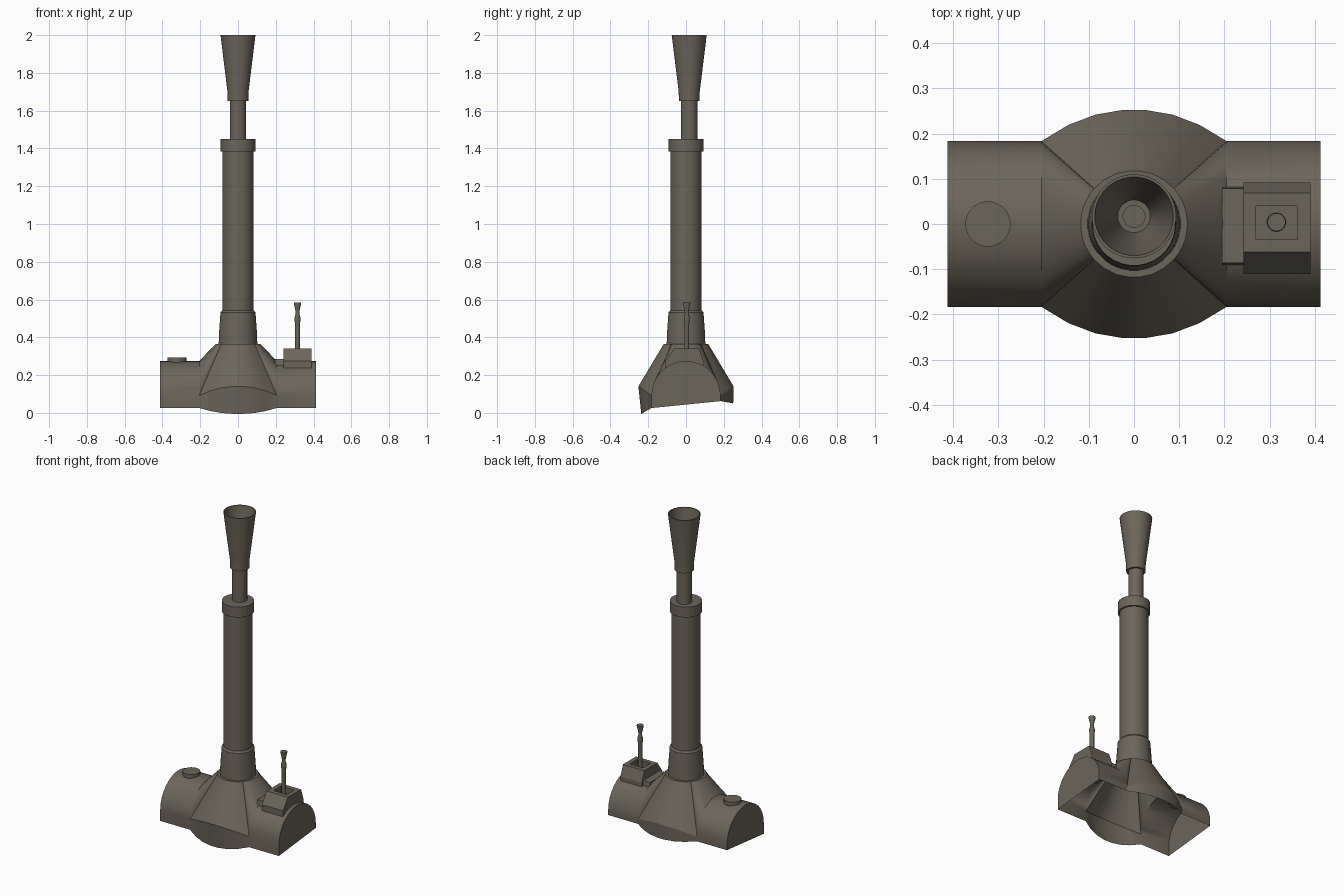
import bpy, bmesh
from math import sin, cos, pi, radians, atan2, sqrt

if "Cube" in bpy.data.objects:
    bpy.data.objects.remove(bpy.data.objects["Cube"], do_unlink=True)

COLOR = (0.15, 0.132, 0.102, 1)
metal = bpy.data.materials.new("olive_grey_metal")
metal.use_nodes = True
metal.diffuse_color = COLOR
metal.node_tree.nodes["Principled BSDF"].inputs["Base Color"].default_value = COLOR


def finish(bm, name, smooth=True):
    bmesh.ops.recalc_face_normals(bm, faces=bm.faces)
    mesh = bpy.data.meshes.new(name)
    bm.to_mesh(mesh)
    bm.free()
    mesh.materials.append(metal)
    ob = bpy.data.objects.new(name, mesh)
    bpy.context.collection.objects.link(ob)
    if smooth:
        bpy.ops.object.select_all(action='DESELECT')
        ob.select_set(True)
        bpy.context.view_layer.objects.active = ob
        bpy.ops.object.shade_smooth_by_angle(angle=radians(30))
    return ob


def bridge(bm, a, b, closed=True):
    n = len(a)
    for i in range(n if closed else n - 1):
        bm.faces.new((a[i], a[(i + 1) % n], b[(i + 1) % n], b[i]))


def add_verts(bm, points):
    return [bm.verts.new(p) for p in points]


def loft(name, rings, smooth=True):
    """Skin a list of closed rings of points and cap both ends."""
    bm = bmesh.new()
    rows = [add_verts(bm, ring) for ring in rings]
    for a, b in zip(rows, rows[1:]):
        bridge(bm, a, b)
    for end in (rows[0], rows[-1]):
        bm.faces.new(end)
    return finish(bm, name, smooth)


def lathe(name, profile, cx=0, cy=0, n=32):
    angles = [2 * pi * (i + 0.5) / n for i in range(n)]
    loft(name, [[(cx + r * cos(a), cy + r * sin(a), z) for a in angles] for r, z in profile])


# Housing: an open-bottomed shell with two round-topped barrels and a flared hub
R, MID, JOIN, END = 0.183, 0.092, 0.205, 0.412
STEPS = 16


def underside(y):
    return 0.044 + 0.1 * y


arch = [(R * sin(t), MID + R * cos(t)) for t in (pi * (i / STEPS - 0.5) for i in range(STEPS + 1))]


def bulge(side):
    """Points of the hub's swollen front or back edge, between the barrels."""
    points = []
    for x in (0.145, 0.085, 0.025, -0.025, -0.085, -0.145):
        y = 0.253 * sqrt(1 - (x / 0.29) ** 2)
        points.append((side * x, side * y, MID + 0.7 * (y - R)))
    return points


bm = bmesh.new()
waist = [(JOIN, y, z) for y, z in arch] + bulge(1)
waist += [(-JOIN, -y, z) for y, z in arch] + bulge(-1)
ring = add_verts(bm, waist)
angles = [atan2(y, x) for x, y, z in waist]
crown = add_verts(bm, [(0.118 * cos(a), 0.118 * sin(a), 0.365) for a in angles])
bridge(bm, ring, crown)
bm.faces.new(crown)

# Skirts under the bulging front and back edges
half = len(ring) // 2
for start, tuck, droop in ((STEPS, 0.97, 0.27), (STEPS + half, 0.78, 0.35)):
    run = [ring[(start + i) % len(ring)] for i in range(half - STEPS + 1)]
    rim = []
    for v in run:
        x, y, z = v.co
        out = abs(y) - R
        rim.append((x, (R + out * tuck) * (1 if y > 0 else -1), underside(y) - droop * out))
    rim = add_verts(bm, rim)
    bridge(bm, run, rim, closed=False)

# Barrels with closed ends
section = [(-R, underside(-R))] + arch + [(R, underside(R))]
for side in (-1, 1):
    inner = add_verts(bm, [(side * JOIN, y, z) for y, z in section])
    outer = add_verts(bm, [(side * END, y, z) for y, z in section])
    bridge(bm, inner, outer, closed=False)
    bm.faces.new(outer)
bmesh.ops.remove_doubles(bm, verts=bm.verts, dist=0.0005)
finish(bm, "housing")

# Main column
lathe("column_base", [(0.103, 0.36), (0.101, 0.42), (0.093, 0.532), (0.084, 0.543)])
lathe("column", [(0.082, 0.53), (0.082, 1.4)])
lathe("column_collar", [(0.092, 1.385), (0.092, 1.45)])
lathe("rod", [(0.043, 1.44), (0.043, 1.66)], cy=0.017)

# Hollow funnel grip, walled inside and out
lathe("funnel_grip", [(0.043, 1.65), (0.055, 1.651), (0.056, 1.7), (0.093, 2.0),
                      (0.087, 2.0), (0.036, 1.69), (0.024, 1.69), (0.024, 1.67)], cy=0.017)

# Filler cap
lathe("filler_cap", [(0.05, 0.25), (0.05, 0.293)], cx=-0.323, n=24)

# Lever box with sloped shoulders and a recessed well
bm = bmesh.new()
outline = [(-0.11, 0.235), (-0.11, 0.275), (-0.062, 0.342),
           (0.068, 0.342), (0.092, 0.275), (0.092, 0.235)]
ends = [add_verts(bm, [(x, y, z) for y, z in outline]) for x in (0.242, 0.39)]
bridge(bm, *ends)
for end in ends:
    bm.faces.new(end)
top = max(bm.faces, key=lambda f: f.calc_center_median().z)
bmesh.ops.recalc_face_normals(bm, faces=bm.faces)
bmesh.ops.inset_individual(bm, faces=[top], thickness=0.028, use_even_offset=True)
well = bmesh.ops.extrude_discrete_faces(bm, faces=[top])["faces"][0]
bmesh.ops.translate(bm, verts=well.verts, vec=(0, 0, -0.04))
finish(bm, "lever_box", smooth=False)

# Saddle lip joining the lever box to the hub
lip = [(-0.092, 0.235), (-0.086, 0.284), (0.078, 0.284), (0.084, 0.235)]
loft("box_saddle", [[(x, y, z) for y, z in lip] for x in (0.195, 0.245)], smooth=False)

# Small lever
lathe("small_lever", [(0.021, 0.3), (0.021, 0.312), (0.013, 0.318), (0.013, 0.47),
                      (0.016, 0.49), (0.016, 0.505), (0.01, 0.525), (0.012, 0.545),
                      (0.02, 0.578), (0.02, 0.585)], cx=0.315, cy=0.004, n=16)
